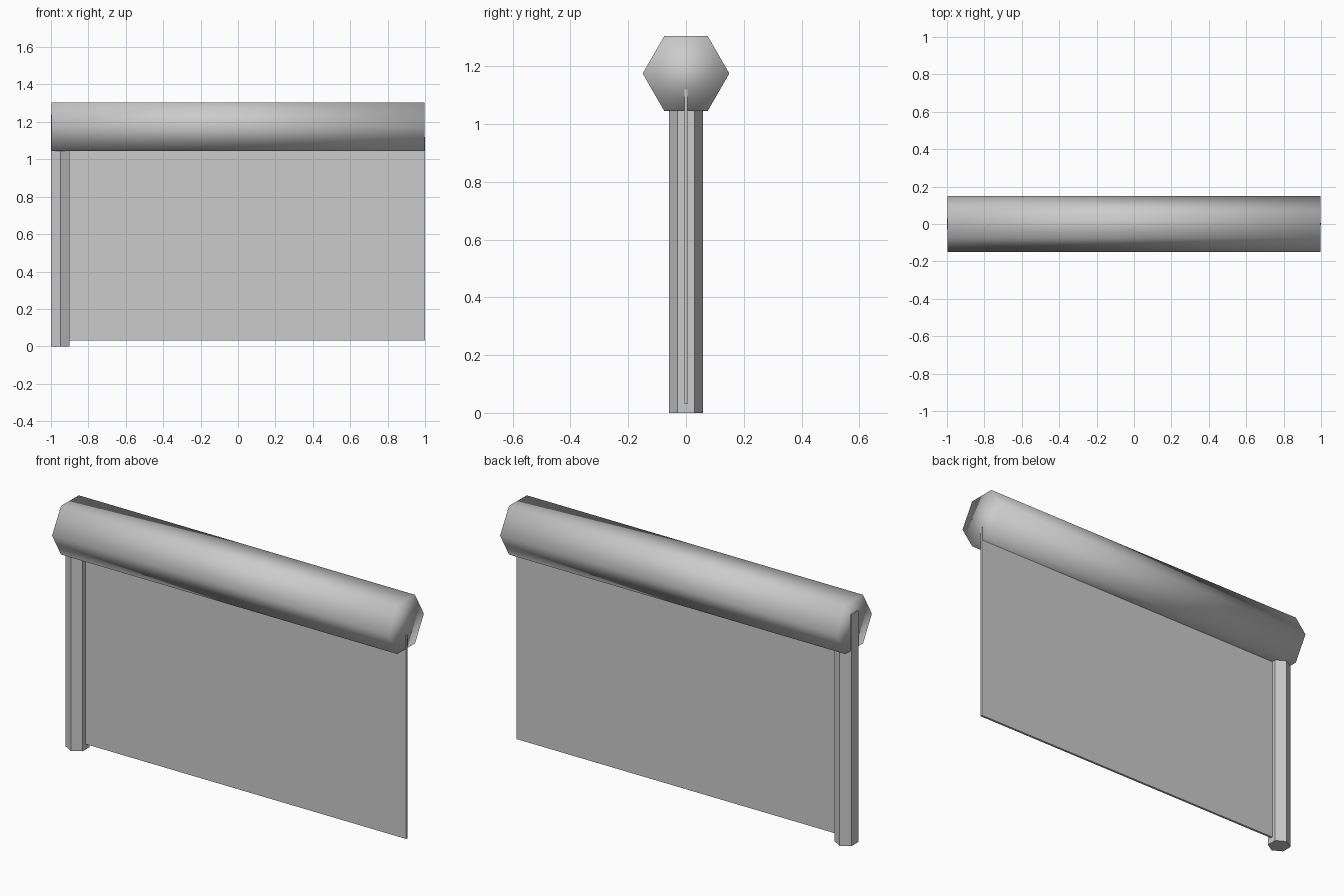
import bpy
from math import pi

cube = bpy.data.objects.get("Cube")
if cube:
    bpy.data.objects.remove(cube, do_unlink=True)

GREY = (0.6, 0.6, 0.6, 1)
grey = bpy.data.materials.new("plain grey")
grey.use_nodes = True
grey.diffuse_color = GREY
grey.node_tree.nodes["Principled BSDF"].inputs["Base Color"].default_value = GREY


def finish(name):
    ob = bpy.context.object
    ob.name = name
    ob.data.materials.append(grey)
    bpy.ops.object.transform_apply(location=False, rotation=True, scale=True)
    return ob


def hex_bar(name, radius, length, location, rotation):
    bpy.ops.mesh.primitive_cylinder_add(
        vertices=6, radius=radius, depth=length, location=location, rotation=rotation)
    return finish(name)


# Thick horizontal rail, corners pointing front and back, softly shaded throughout
hex_bar("top_rail", 0.15, 1.992, (0, 0, 1.175), (0, pi / 2, 0))
bpy.ops.object.shade_smooth()

# Slim upright at one end, its top sunk into the rail
hex_bar("support_post", 0.058, 1.24, (-0.95, 0, 0.62), (0, 0, 0))

# Thin hanging panel between the post and the far end
bpy.ops.mesh.primitive_cube_add(size=1, location=(0.025, 0, 0.575))
bpy.context.object.scale = (1.95, 0.012, 1.09)
finish("hanging_panel")
